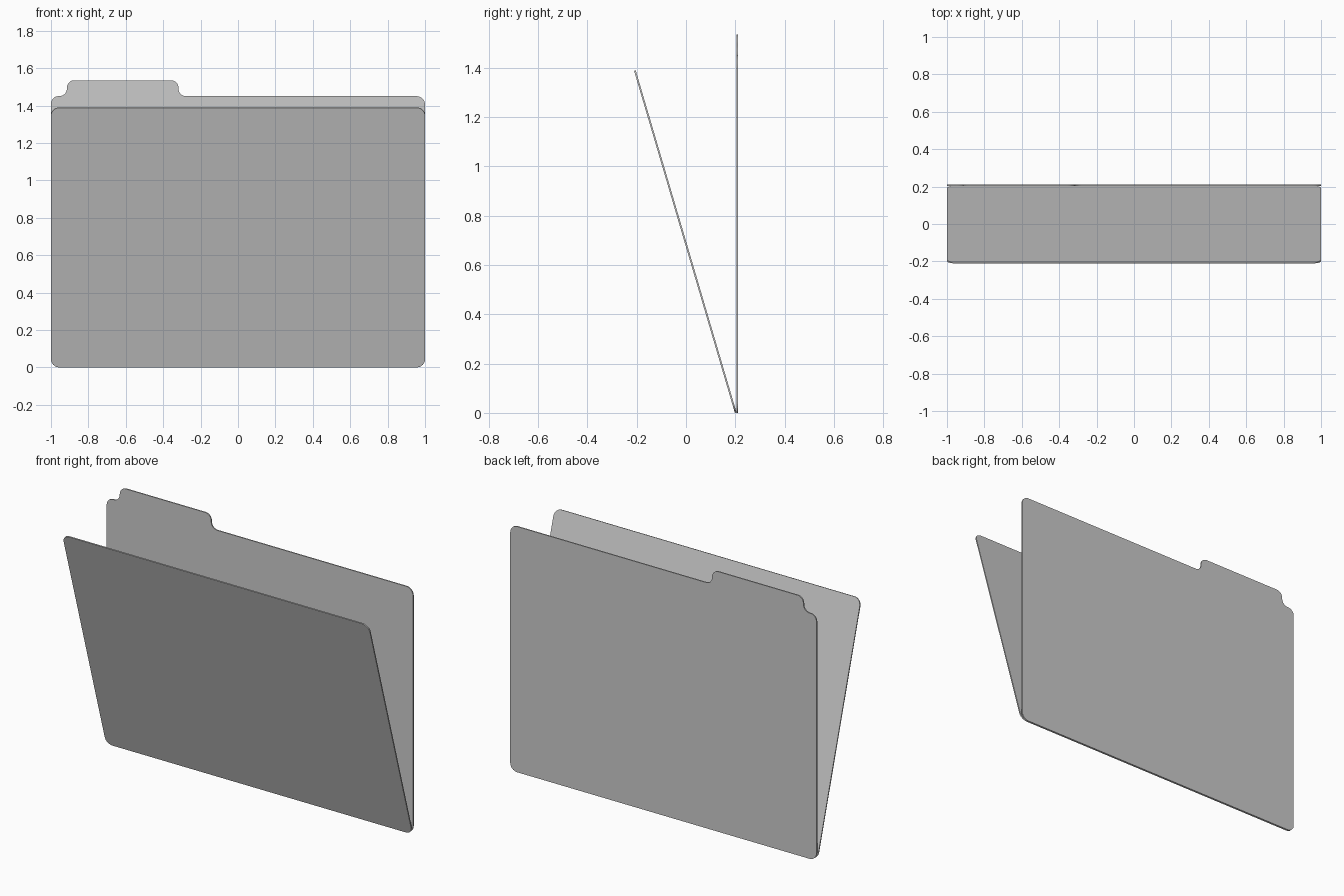
import bpy, bmesh
from math import sin, cos, pi, atan2, hypot
from mathutils import Vector

if "Cube" in bpy.data.objects:
    bpy.data.objects.remove(bpy.data.objects["Cube"])

T = 0.007          # card thickness
H = 1.45           # panel height without the tab


def rounded(points, steps=8):
    """Round every corner (x, z, radius) of a closed outline."""
    out = []
    for i, (x, z, r) in enumerate(points):
        c = Vector((x, z))
        a = (Vector(points[i - 1][:2]) - c).normalized() * r
        b = (Vector(points[(i + 1) % len(points)][:2]) - c).normalized() * r
        for k in range(steps + 1):
            t = k / steps * pi / 2
            out.append(c + a * (1 - sin(t)) + b * (1 - cos(t)))
    return out


def panel(name, points):
    """Thin sheet in the xz plane, from y = 0 to y = -T."""
    bm = bmesh.new()
    face = bm.faces.new([bm.verts.new((p.x, 0, p.y)) for p in rounded(points)])
    ext = bmesh.ops.extrude_face_region(bm, geom=[face])
    bmesh.ops.translate(bm, vec=(0, -T, 0),
                        verts=[v for v in ext["geom"] if isinstance(v, bmesh.types.BMVert)])
    bmesh.ops.recalc_face_normals(bm, faces=bm.faces[:])
    mesh = bpy.data.meshes.new(name)
    bm.to_mesh(mesh)
    bm.free()
    ob = bpy.data.objects.new(name, mesh)
    bpy.context.collection.objects.link(ob)
    return ob


R, S = 0.045, 0.04
# Upright back panel with the index tab
back = panel("back_panel", [
    (-1, 0, R), (1, 0, R), (1, H, R),
    (-0.318, H, S), (-0.318, 1.535, S), (-0.915, 1.535, S), (-0.915, H, S),
    (-1, H, S)])
back.location.y = 0.211

# Front panel leaning forward from the fold at the bottom
lean, rise = 0.409, 1.388
L = hypot(lean, rise)
front = panel("front_panel", [(-1, 0, R), (1, 0, R), (1, L, R), (-1, L, R)])
front.rotation_euler.x = atan2(lean, rise)
front.location = (0, 0.205, 0.002)
